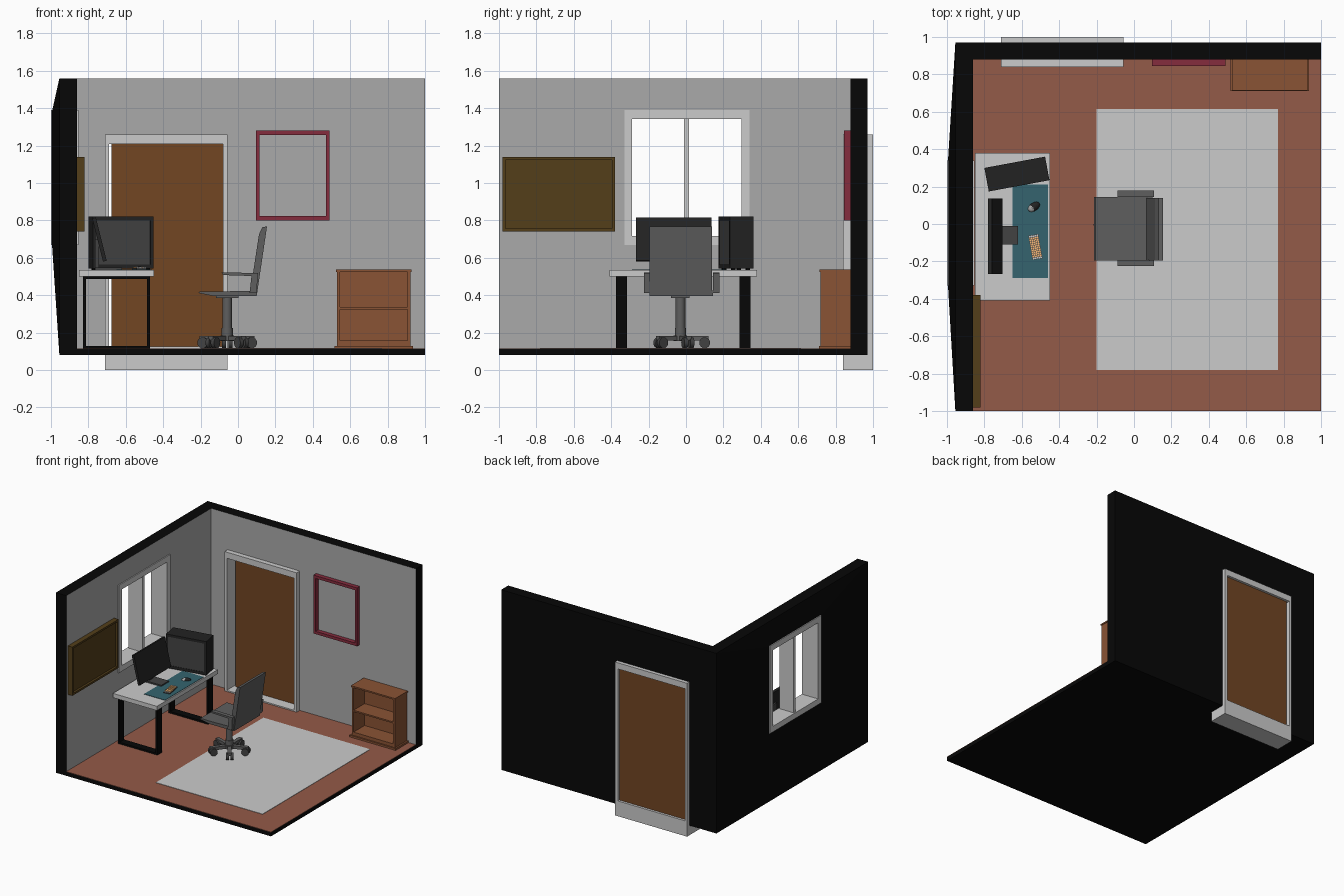
import bpy, bmesh, math
from mathutils import Matrix, Vector

if "Cube" in bpy.data.objects:
    bpy.data.objects.remove(bpy.data.objects["Cube"])


def mat(name, r, g, b):
    # colours picked as seen, converted to linear
    m = bpy.data.materials.new(name)
    m.diffuse_color = [min(1, c / 255 / 0.76) ** 2.2 for c in (r, g, b)] + [1]
    m.use_nodes = True
    m.node_tree.nodes["Principled BSDF"].inputs["Base Color"].default_value = m.diffuse_color
    return m


BLACK = mat("black", 12, 12, 12)
WALL = mat("wall_grey", 128, 128, 128)
FLOOR = mat("floor_brown", 111, 69, 56)
DOOR = mat("door_brown", 86, 54, 30)
RED = mat("dark_red", 100, 36, 48)
WOOD = mat("shelf_wood", 104, 64, 42)
OLIVE = mat("board_olive", 64, 49, 24)
TEAL = mat("mat_teal", 42, 76, 84)
DARK = mat("dark_grey", 30, 30, 30)
PANEL = mat("panel_grey", 52, 52, 52)
CHAIR = mat("chair_grey", 72, 72, 72)
TAN = mat("key_tan", 190, 140, 90)


def finish(name, bm, mats, at=None, rot=None):
    bmesh.ops.recalc_face_normals(bm, faces=bm.faces)
    me = bpy.data.meshes.new(name)
    bm.to_mesh(me)
    bm.free()
    ob = bpy.data.objects.new(name, me)
    bpy.context.collection.objects.link(ob)
    for m in mats:
        if m:
            me.materials.append(m)
    if at:
        ob.location = at
    if rot:
        ob.rotation_euler = rot
    return ob


def boxes(name, m, *items, at=None, rot=None):
    # each item: x0, x1, y0, y1, z0, z1
    bm = bmesh.new()
    for x0, x1, y0, y1, z0, z1 in items:
        mid = Vector(((x0 + x1) / 2, (y0 + y1) / 2, (z0 + z1) / 2))
        M = Matrix.Translation(mid) @ Matrix.Diagonal((x1 - x0, y1 - y0, z1 - z0, 1))
        bmesh.ops.create_cube(bm, size=1, matrix=M)
    return finish(name, bm, [m], at, rot)


def rim(name, m, axis, d, a, b, ta, tb):
    # rectangular frame: axis 'x' lies in yz, axis 'y' lies in xz
    parts = [(a[0], a[0] + ta, *b), (a[1] - ta, a[1], *b),
             (a[0] + ta, a[1] - ta, b[0], b[0] + tb), (a[0] + ta, a[1] - ta, b[1] - tb, b[1])]
    if axis == 'x':
        return boxes(name, m, *[(*d, *p) for p in parts])
    return boxes(name, m, *[(p[0], p[1], *d, p[2], p[3]) for p in parts])


def profile(name, m, pts, y0, y1):
    bm = bmesh.new()
    f = bm.faces.new([bm.verts.new((x, y0, z)) for x, z in pts])
    ext = bmesh.ops.extrude_face_region(bm, geom=[f])["geom"]
    bmesh.ops.translate(bm, vec=(0, y1 - y0, 0), verts=[v for v in ext if isinstance(v, bmesh.types.BMVert)])
    return finish(name, bm, [m])


def wall(name, place, a, b, ha, hb, inside, outside, outer_hole):
    # wall with a rectangular opening; only the room side is grey
    def ring(bm, d, u, v):
        return [bm.verts.new(place(d, p, q)) for p, q in
                ((u[0], v[0]), (u[1], v[0]), (u[1], v[1]), (u[0], v[1]))]
    bm = bmesh.new()
    rings = [ring(bm, inside, ha, hb), ring(bm, inside, a, b),
             ring(bm, outside, a, b), ring(bm, outer_hole, ha, hb)]
    for i in range(4):
        p, q = rings[i], rings[(i + 1) % 4]
        for k in range(4):
            n = (k + 1) % 4
            f = bm.faces.new((p[k], p[n], q[n], q[k]))
            f.material_index = 1 if i == 0 else 0
    return finish(name, bm, [BLACK, WALL])


# Room shell
boxes("floor_slab", BLACK, (-0.955, 1, -1, 0.97, 0.08, 0.112))
boxes("floor_surface", FLOOR, (-0.86, 1, -1, 0.88, 0.112, 0.115))
wall("left_wall", lambda d, u, v: (d, u, v), (-1, 0.97), (0.08, 1.56),
     (-0.32, 0.33), (0.68, 1.38), -0.86, -0.955, -0.995)
wall("back_wall", lambda d, u, v: (u, d, v), (-0.86, 1), (0.08, 1.56),
     (-0.70, -0.065), (0.10, 1.25), 0.88, 0.97, 0.97)
boxes("rug", None, (-0.2, 0.77, -0.78, 0.615, 0.115, 0.118))

# Window
rim("window_frame", None, 'x', (-1, -0.852), (-0.33, 0.34), (0.67, 1.39), 0.042, 0.047)
boxes("window_mullion", None, (-0.99, -0.862, -0.01, 0.017, 0.717, 1.343))

# Door
boxes("door_frame", None, (-0.71, -0.69, 0.84, 1, 0, 1.26), (-0.08, -0.055, 0.84, 1, 0, 1.26),
      (-0.69, -0.08, 0.84, 1, 1.21, 1.26), (-0.69, -0.08, 0.84, 1, 0, 0.125))
boxes("door_leaf", DOOR, (-0.675, -0.08, 0.93, 0.98, 0.125, 1.21))

# Wall decorations
rim("picture_frame", RED, 'y', (0.845, 0.88), (0.095, 0.49), (0.80, 1.28), 0.02, 0.023)
rim("board_frame", OLIVE, 'x', (-0.86, -0.82), (-0.98, -0.38), (0.74, 1.14), 0.016, 0.016)
boxes("board_panel", OLIVE, (-0.86, -0.838, -0.964, -0.396, 0.756, 1.124))

# Bookshelf
boxes("bookshelf", WOOD, (0.53, 0.545, 0.72, 0.88, 0.13, 0.525), (0.907, 0.922, 0.72, 0.88, 0.13, 0.525),
      (0.545, 0.907, 0.865, 0.88, 0.13, 0.525), (0.525, 0.927, 0.715, 0.88, 0.525, 0.537),
      (0.545, 0.907, 0.722, 0.865, 0.325, 0.337), (0.545, 0.907, 0.722, 0.865, 0.13, 0.157),
      (0.515, 0.935, 0.71, 0.88, 0.115, 0.13))

# Desk
boxes("desk_top", None, (-0.85, -0.45, -0.41, 0.38, 0.5, 0.535))
for side, y in (("near", -0.375), ("far", 0.285)):
    rim(side + "_desk_leg", BLACK, 'y', (y, y + 0.06), (-0.83, -0.47), (0.115, 0.5), 0.016, 0.014)
boxes("desk_mat", TEAL, (-0.65, -0.46, -0.29, 0.21, 0.535, 0.538))

# Monitor, leaning back
boxes("monitor_screen", DARK, (-0.01, 0.01, -0.202, 0.202, -0.119, 0.119),
      at=(-0.741, -0.065, 0.698), rot=(0, math.radians(-14), 0))
boxes("monitor_stand", PANEL, (-0.765, -0.742, -0.09, -0.035, 0.545, 0.7),
      (-0.765, -0.62, -0.11, -0.012, 0.536, 0.548))

# Computer case
turn = (0, 0, math.radians(10.5))
case_at = (-0.626, 0.267, 0)
boxes("computer_case", DARK, (-0.165, 0.165, -0.058, 0.064, 0.543, 0.82),
      (-0.165, -0.148, -0.064, -0.058, 0.543, 0.82), (0.148, 0.165, -0.064, -0.058, 0.543, 0.82),
      (-0.148, 0.148, -0.064, -0.058, 0.80, 0.82), (-0.148, 0.148, -0.064, -0.058, 0.543, 0.565),
      at=case_at, rot=turn)
boxes("case_panel", PANEL, (-0.148, 0.148, -0.061, -0.057, 0.565, 0.80), at=case_at, rot=turn)
boxes("case_feet", BLACK, *[(x, x + 0.03, y, y + 0.02, 0.535, 0.543)
      for x in (-0.15, 0.12) for y in (-0.05, 0.03)], at=case_at, rot=turn)

# Keyboard with rows of keys
key_at, key_rot = (-0.527, -0.123, 0.538), (0, 0, math.radians(10))
boxes("keyboard_base", PANEL, (-0.027, 0.027, -0.066, 0.066, 0, 0.007), at=key_at, rot=key_rot)
for tone, m in ((0, TAN), (1, None)):
    boxes("keys_" + ("tan", "grey")[tone], m,
          *[(-0.025 + r * 0.0102, -0.017 + r * 0.0102, -0.064 + c * 0.0108, -0.0555 + c * 0.0108, 0.007, 0.012)
            for r in range(5) for c in range(12) if (c in (0, 11)) == bool(tone)],
          at=key_at, rot=key_rot)

# Mouse
bm = bmesh.new()
bmesh.ops.create_uvsphere(bm, u_segments=16, v_segments=8, radius=1,
                          matrix=Matrix.Diagonal((0.036, 0.022, 0.017, 1)))
bmesh.ops.bisect_plane(bm, geom=bm.verts[:] + bm.edges[:] + bm.faces[:], plane_co=(0, 0, 0),
                       plane_no=(0, 0, -1), clear_outer=True)
bmesh.ops.holes_fill(bm, edges=bm.edges[:])
for f in bm.faces:
    f.material_index = 1 if f.calc_center_median().x < -0.008 else 0
finish("mouse", bm, [DARK, WALL], (-0.535, 0.092, 0.538), (0, 0, math.radians(35)))

# Chair seat, back and arms
profile("chair_seat", CHAIR, [(-0.213, 0.412), (-0.13, 0.396), (0.1, 0.396), (0.1, 0.425),
                              (-0.1, 0.42), (-0.205, 0.421)], -0.195, 0.145)
profile("chair_back", CHAIR, [(0.064, 0.41), (0.1, 0.396), (0.148, 0.72), (0.155, 0.768),
                              (0.13, 0.764), (0.112, 0.725)], -0.195, 0.14)
for side, y in (("near", -0.225), ("far", 0.145)):
    profile(side + "_chair_arm", CHAIR, [(-0.088, 0.522), (-0.08, 0.508), (0.072, 0.503), (0.062, 0.412),
                                         (0.1, 0.412), (0.106, 0.519)], y, y + 0.033)


def tube(name, m, parts, at=None, rot=None):
    # each part: matrix, bottom radius, top radius, length
    bm = bmesh.new()
    for M, r0, r1, h in parts:
        bmesh.ops.create_cone(bm, cap_ends=True, segments=16, radius1=r0, radius2=r1, depth=h, matrix=M)
    ob = finish(name, bm, [m], at, rot)
    bpy.context.view_layer.objects.active = ob
    ob.select_set(True)
    bpy.ops.object.shade_smooth_by_angle()
    ob.select_set(False)


# Chair column and five-legged base
cx, cy = -0.058, -0.03
up = lambda z: Matrix.Translation((0, 0, z))
tube("chair_column", CHAIR, [(up(0.31), 0.026, 0.026, 0.18), (up(0.2), 0.03, 0.03, 0.05),
                             (up(0.17), 0.036, 0.036, 0.03)], (cx, cy, 0))
boxes("seat_bracket", CHAIR, (cx - 0.06, cx + 0.06, cy - 0.05, cy + 0.05, 0.385, 0.4))
for i in range(5):
    spin = (0, 0, math.radians(18 + 72 * i))
    boxes(f"base_leg_{i + 1}", CHAIR, (0.02, 0.15, -0.015, 0.015, 0.158, 0.183), at=(cx, cy, 0), rot=spin)
    tube(f"caster_{i + 1}", PANEL, [(Matrix.Translation((0.13, s * 0.017, 0.146)) @ Matrix.Rotation(math.pi / 2, 4, 'X'),
                                     0.029, 0.029, 0.022) for s in (-1, 1)], (cx, cy, 0), spin)
